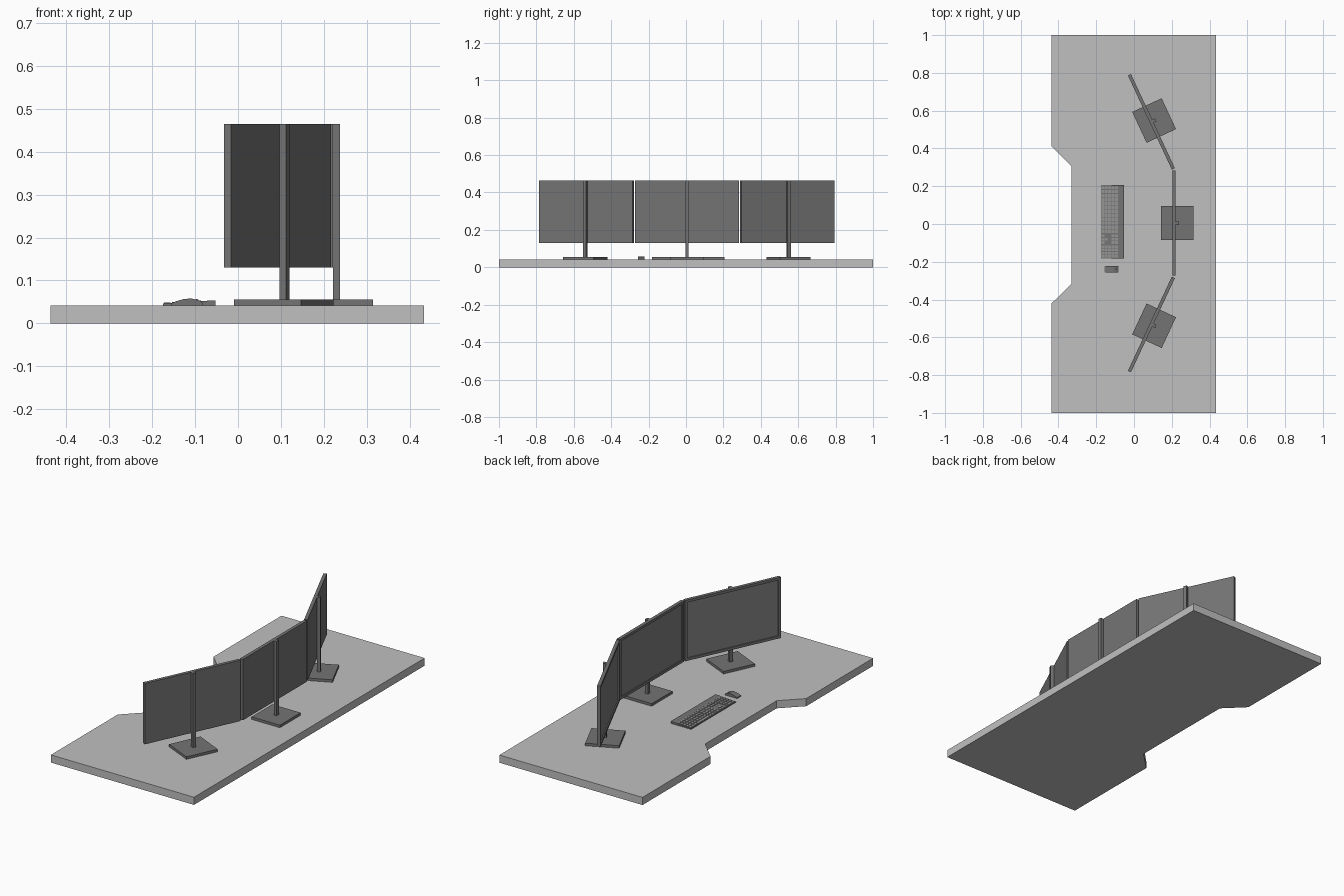
import bpy, bmesh, math
from mathutils import Matrix, Vector

if "Cube" in bpy.data.objects:
    bpy.data.objects.remove(bpy.data.objects["Cube"], do_unlink=True)


def material(name, value):
    m = bpy.data.materials.new(name)
    m.use_nodes = True
    col = (value, value, value, 1)
    m.diffuse_color = col
    m.node_tree.nodes["Principled BSDF"].inputs["Base Color"].default_value = col
    return m


DESK = material("light grey desk", 0.53)
FRAME = material("dark grey plastic", 0.175)
SCREEN = material("screen grey", 0.21)
KEY = material("key grey", 0.3)


def finish(name, bm, *mats, matrix=None):
    bmesh.ops.recalc_face_normals(bm, faces=bm.faces)
    mesh = bpy.data.meshes.new(name)
    bm.to_mesh(mesh)
    bm.free()
    for m in mats:
        mesh.materials.append(m)
    obj = bpy.data.objects.new(name, mesh)
    if matrix:
        obj.matrix_world = matrix
    bpy.context.collection.objects.link(obj)
    return obj


def add_box(bm, lo, hi):
    lo, hi = Vector(lo), Vector(hi)
    mat = Matrix.Translation((lo + hi) / 2) @ Matrix.Diagonal((*(hi - lo), 1))
    bmesh.ops.create_cube(bm, size=1, matrix=mat)


def prism(points, direction):
    """Extrude a closed outline along a direction."""
    bm = bmesh.new()
    face = bm.faces.new([bm.verts.new(p) for p in points])
    ext = bmesh.ops.extrude_face_region(bm, geom=[face], use_keep_orig=True)
    verts = [v for v in ext["geom"] if isinstance(v, bmesh.types.BMVert)]
    bmesh.ops.translate(bm, verts=verts, vec=direction)
    return bm


# Desk top with a chamfered cut-out on the user's side
TOP = 0.042
outline = [(0.433, -1), (0.433, 1), (-0.436, 1), (-0.436, 0.41), (-0.33, 0.305),
           (-0.33, -0.315), (-0.436, -0.42), (-0.436, -1)]
finish("desk_top", prism([(x, y, 0) for x, y in outline], (0, 0, TOP)), DESK)


# Monitors: panel with recessed screen, rear post and square foot
def monitor(side, x, y, angle, width):
    place = Matrix.Translation((x, y, 0)) @ Matrix.Rotation(math.radians(angle), 4, "Z")
    bm = bmesh.new()
    add_box(bm, (-0.009, -width / 2, 0.13), (0.009, width / 2, 0.464))
    bm.normal_update()
    front = [f for f in bm.faces if f.normal.x < -0.9]
    bmesh.ops.inset_region(bm, faces=front, thickness=0.02)
    inner = bmesh.ops.extrude_face_region(bm, geom=front)["geom"]
    bmesh.ops.delete(bm, geom=front, context="FACES_ONLY")
    verts = [v for v in inner if isinstance(v, bmesh.types.BMVert)]
    bmesh.ops.translate(bm, verts=verts, vec=(0.006, 0, 0))
    for f in inner:
        if isinstance(f, bmesh.types.BMFace):
            f.material_index = 1
    finish(side + "_monitor_panel", bm, FRAME, SCREEN, matrix=place)

    bm = bmesh.new()
    add_box(bm, (0.009, -0.009, TOP), (0.026, 0.009, 0.464))
    finish(side + "_monitor_post", bm, FRAME, matrix=place)

    bm = bmesh.new()
    add_box(bm, (-0.07, -0.09, TOP), (0.102, 0.09, 0.056))
    finish(side + "_monitor_foot", bm, FRAME, matrix=place)


monitor("middle", 0.212, 0.005, 0, 0.556)
monitor("right", 0.092, -0.532, -25, 0.55)
monitor("left", 0.092, 0.541, 25, 0.55)

# Keyboard: wedge body
FRONT, REAR = -0.175, -0.052
Z_FRONT, Z_REAR = 0.0465, 0.054
profile = [(FRONT, TOP), (REAR, TOP), (REAR, Z_REAR), (FRONT, Z_FRONT)]
finish("keyboard_body", prism([(x, -0.182, z) for x, z in profile], (0, 0.388, 0)), FRAME)

# Keyboard keys: main block, navigation cluster and number pad
bm = bmesh.new()
ROW = 0.0178


def key(row, y, length):
    x = FRONT + 0.003 + row * ROW
    z = Z_FRONT + (x - FRONT) / (REAR - FRONT) * (Z_REAR - Z_FRONT)
    add_box(bm, (x, y - length, z - 0.002), (x + ROW - 0.003, y, z + 0.0025))


for row in range(5):
    for col in range(12):
        y = 0.202 - col * 0.021
        if row == 0 and 3 <= col <= 7:
            if col == 3:
                key(row, y, 0.102)
        else:
            key(row, y, 0.018)
    for col in range(3):
        if row > 2 or row == 0 or (row == 1 and col == 1):
            key(row, -0.055 - col * 0.018, 0.015)
    for col in range(4):
        key(row, -0.113 - col * 0.017, 0.014)
finish("keyboard_keys", bm, KEY)

# Mouse: curved shell with a scroll wheel
shell = [(-0.155, TOP), (-0.155, 0.047), (-0.143, 0.052), (-0.125, 0.057), (-0.108, 0.058),
         (-0.092, 0.054), (-0.083, 0.049), (-0.081, TOP)]
finish("mouse_shell", prism([(x, -0.256, z) for x, z in shell], (0, 0.034, 0)), FRAME)
bm = bmesh.new()
bmesh.ops.create_cone(bm, cap_ends=True, segments=10, radius1=0.005, radius2=0.005, depth=0.005,
                      matrix=Matrix.Translation((-0.096, -0.239, 0.052))
                      @ Matrix.Rotation(math.pi / 2, 4, "X"))
finish("mouse_wheel", bm, FRAME)
